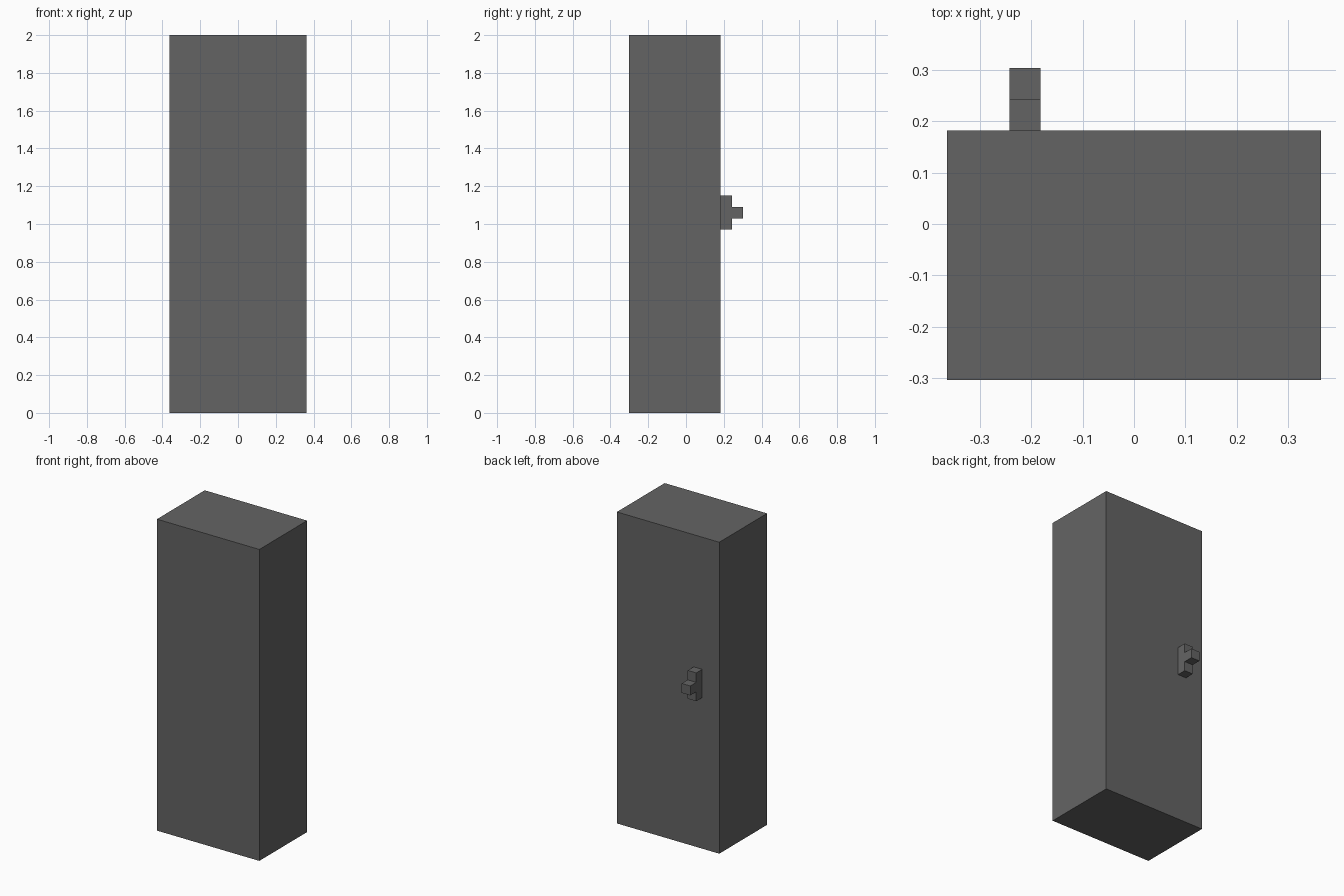
import bpy
import bmesh

default_cube = bpy.data.objects.get("Cube")
if default_cube:
    bpy.data.objects.remove(default_cube, do_unlink=True)

U = 2 / 33  # one block unit


def make_material(name, color):
    mat = bpy.data.materials.new(name)
    mat.use_nodes = True
    mat.diffuse_color = color
    mat.node_tree.nodes["Principled BSDF"].inputs["Base Color"].default_value = color
    return mat


def add_box(name, low, high, mat):
    """Box between two corners given in block units."""
    bm = bmesh.new()
    bmesh.ops.create_cube(bm, size=1)
    for v in bm.verts:
        v.co = [U * (a + (b - a) * (c + 0.5)) for a, b, c in zip(low, high, v.co)]
    mesh = bpy.data.meshes.new(name)
    bm.to_mesh(mesh)
    bm.free()
    mesh.materials.append(mat)
    obj = bpy.data.objects.new(name, mesh)
    bpy.context.collection.objects.link(obj)
    return obj


grey = make_material("dark grey", (0.127, 0.127, 0.127, 1))

# Tall cabinet body
add_box("cabinet_body", (-6, -5, 0), (6, 3, 33), grey)

# Handle on the back: upright plate with a small knob
add_box("handle_plate", (-4, 3, 16), (-3, 4, 19), grey)
add_box("handle_knob", (-4, 4, 17), (-3, 5, 18), grey)
